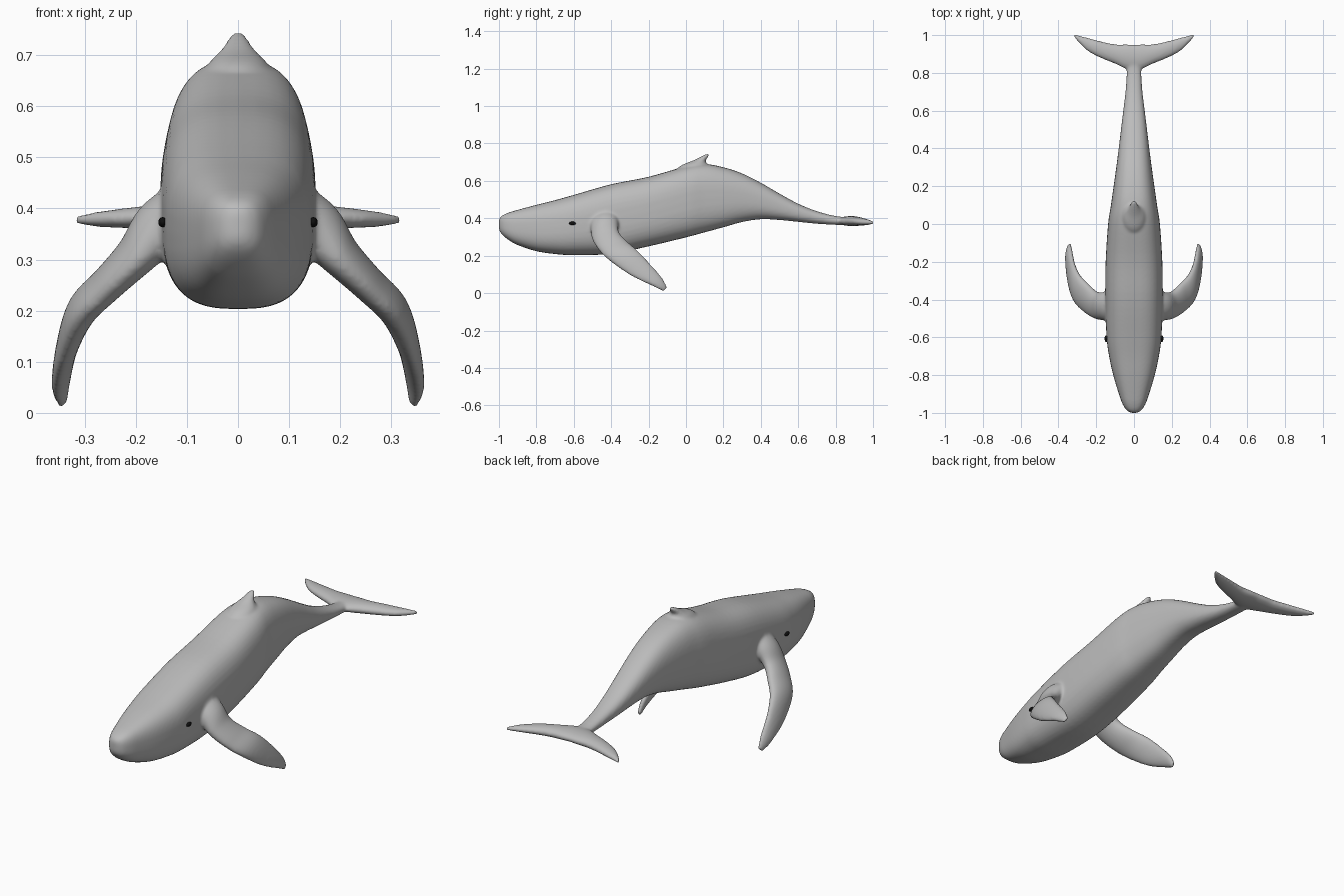
import bpy
import bmesh
import math
from mathutils import Vector

cube = bpy.data.objects.get("Cube")
if cube:
    bpy.data.objects.remove(cube, do_unlink=True)


def material(name, colour, rough):
    mat = bpy.data.materials.new(name)
    mat.use_nodes = True
    mat.diffuse_color = (*colour, 1)
    shader = mat.node_tree.nodes["Principled BSDF"]
    shader.inputs["Base Color"].default_value = (*colour, 1)
    shader.inputs["Roughness"].default_value = rough
    return mat


def spline(rows, steps):
    """Pass a smooth curve through rows of numbers."""
    result = []
    last = len(rows) - 1
    for i in range(last):
        a, b = rows[max(i - 1, 0)], rows[i]
        c, d = rows[i + 1], rows[min(i + 2, last)]
        for s in range(steps):
            t = s / steps
            result.append([
                q + t * (r - p) / 2
                + t * t * (p - 2.5 * q + 2 * r - w / 2)
                + t ** 3 * (1.5 * (q - r) + (w - p) / 2)
                for p, q, r, w in zip(a, b, c, d)])
    result.append(list(rows[-1]))
    return result


def loft(bm, rings):
    """Skin closed rings and cap both ends."""
    loops = [[bm.verts.new(p) for p in ring] for ring in rings]
    n = len(loops[0])
    faces = [bm.faces.new(loops[0]), bm.faces.new(loops[-1])]
    for one, two in zip(loops, loops[1:]):
        for i in range(n):
            j = (i + 1) % n
            faces.append(bm.faces.new((one[i], one[j], two[j], two[i])))
    bmesh.ops.recalc_face_normals(bm, faces=faces)


def power(value, exponent):
    return math.copysign(abs(value) ** exponent, value)


def angles(count):
    return [math.tau * i / count for i in range(count)]


def add_trunk(bm, rows):
    rings = []
    for y, half, low, high in spline(rows, 5):
        # Boxy at the head, rounder towards the tail
        boxy = 2 / (2.8 - 0.7 * min(max(y, 0), 1))
        mid, tall = (low + high) / 2, (high - low) / 2
        rings.append([(half * power(math.cos(a), boxy), y,
                       mid + tall * power(math.sin(a), boxy))
                      for a in angles(40)])
    loft(bm, rings)


def add_fin(bm, rows, side=1):
    """Rows hold leading point, trailing point and half thickness."""
    rows = spline(rows, 6)
    mids = [(Vector(r[:3]) + Vector(r[3:6])) / 2 for r in rows]
    rings = []
    for i, r in enumerate(rows):
        chord = (Vector(r[:3]) - Vector(r[3:6])) / 2
        span = mids[min(i + 1, len(mids) - 1)] - mids[max(i - 1, 0)]
        normal = span.cross(chord).normalized() * r[6]
        ring = [mids[i] + chord * math.cos(a) + normal * math.sin(a)
                for a in angles(24)]
        rings.append([(p.x * side, p.y, p.z) for p in ring])
    loft(bm, rings)


# Trunk stations: y, half width, underside, back
trunk = [
    (-1.0, .015, .34, .395), (-.985, .04, .315, .413), (-.95, .062, .285, .43),
    (-.9, .08, .257, .445), (-.8, .11, .224, .472), (-.7, .132, .209, .497),
    (-.6, .145, .203, .525), (-.4, .152, .21, .582), (-.2, .15, .25, .622),
    (0, .137, .298, .678), (.1, .122, .325, .69), (.2, .108, .352, .673),
    (.3, .094, .38, .64), (.4, .081, .395, .59), (.5, .069, .391, .532),
    (.6, .057, .381, .478), (.7, .045, .371, .438), (.8, .039, .365, .412),
    (.88, .035, .362, .405), (.93, .02, .367, .395)]

flipper = [
    (.08, -.52, .39, .08, -.35, .42, .06),
    (.15, -.51, .345, .15, -.36, .385, .055),
    (.2, -.502, .29, .2, -.358, .325, .04),
    (.26, -.467, .232, .25, -.312, .273, .033),
    (.312, -.41, .175, .298, -.26, .228, .03),
    (.344, -.3, .097, .323, -.2, .165, .022),
    (.357, -.18, .038, .334, -.13, .085, .016),
    (.347, -.12, .008, .337, -.1, .03, .008)]

fluke = [
    (-.02, .81, .386, -.02, .95, .386, .026),
    (.04, .82, .385, .04, .952, .385, .027),
    (.1, .848, .384, .1, .952, .384, .026),
    (.17, .876, .383, .17, .966, .383, .023),
    (.24, .912, .38, .24, .985, .38, .018),
    (.29, .958, .378, .29, .998, .378, .013),
    (.32, .995, .377, .318, 1.006, .377, .008)]

dorsal = [
    (0, -.08, .63, 0, .16, .63, .085),
    (0, -.03, .68, 0, .12, .68, .06),
    (0, .04, .71, 0, .105, .705, .035),
    (0, .085, .733, 0, .118, .727, .02),
    (0, .108, .744, 0, .127, .744, .012)]

bm = bmesh.new()
add_trunk(bm, trunk)
add_fin(bm, dorsal)
for side in (-1, 1):
    add_fin(bm, flipper, side)
    add_fin(bm, fluke, side)
mesh = bpy.data.meshes.new("whale_body")
bm.to_mesh(mesh)
bm.free()
body = bpy.data.objects.new("whale_body", mesh)
bpy.context.collection.objects.link(body)
mesh.materials.append(material("skin_grey", (.5, .5, .5), .6))

# Fuse the fins into the trunk and soften the joins
remesh = body.modifiers.new("fuse", 'REMESH')
remesh.mode = 'VOXEL'
remesh.voxel_size = .007
remesh.use_smooth_shade = True
soften = body.modifiers.new("soften", 'SMOOTH')
soften.factor = .5
soften.iterations = 8

# Eyes
black = material("eye_black", (.005, .005, .005), .4)
for side, name in ((-1, "right_eye"), (1, "left_eye")):
    bpy.ops.mesh.primitive_uv_sphere_add(
        segments=16, ring_count=10, radius=1, location=(.147 * side, -.607, .373))
    eye = bpy.context.object
    eye.name = name
    eye.scale = (.009, .018, .01)
    eye.data.materials.append(black)
    bpy.ops.object.shade_smooth()
